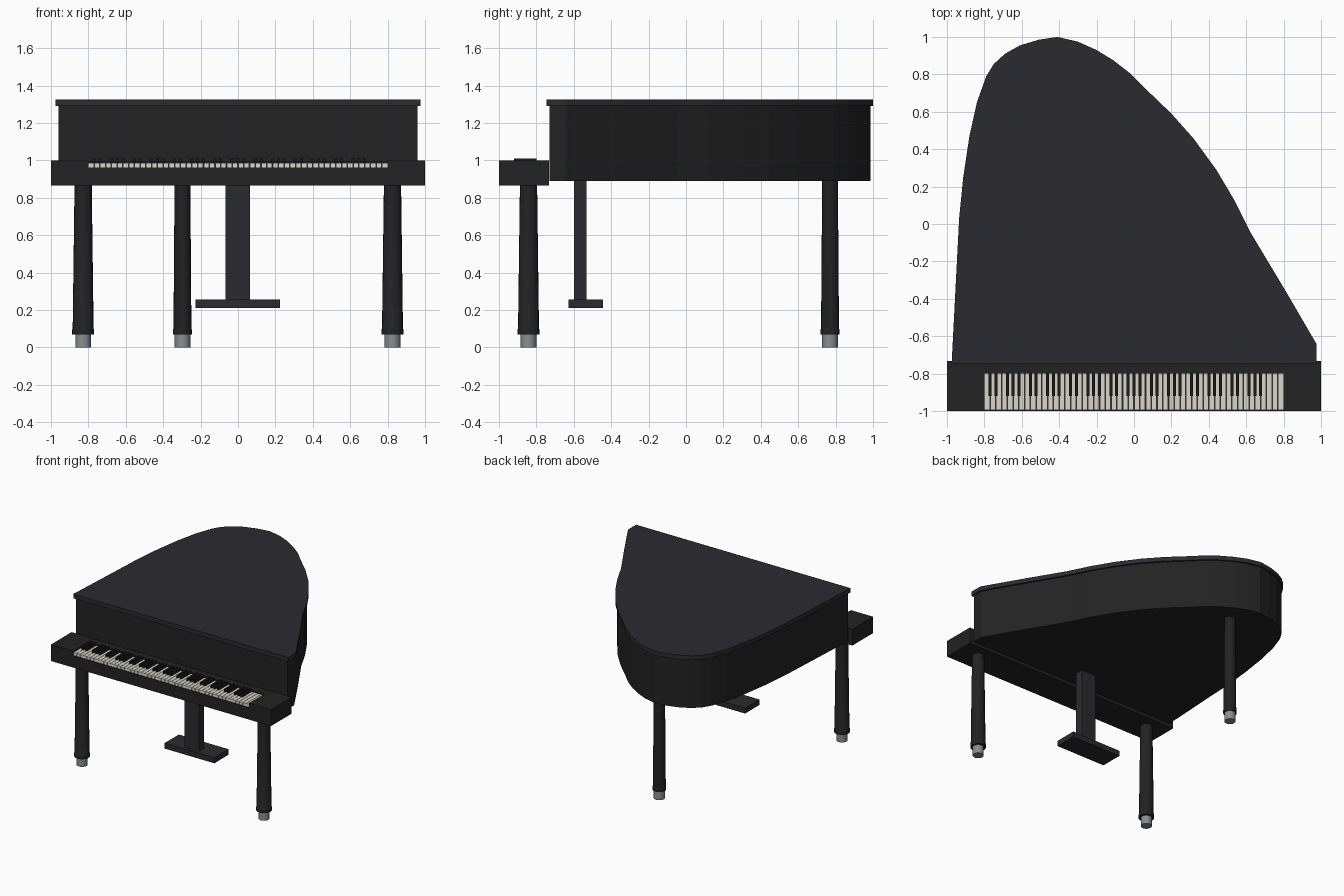
import bpy, bmesh, math
from mathutils import Vector

if "Cube" in bpy.data.objects:
    bpy.data.objects.remove(bpy.data.objects["Cube"])


def material(name, rgb):
    m = bpy.data.materials.new(name)
    m.diffuse_color = (*rgb, 1)
    m.use_nodes = True
    m.node_tree.nodes["Principled BSDF"].inputs["Base Color"].default_value = m.diffuse_color
    return m


CASE = material("black_case", (0.016, 0.016, 0.016))
LID = material("lid_black", (0.024, 0.023, 0.028))
IVORY = material("ivory", (0.70, 0.67, 0.58))
EBONY = material("ebony", (0.01, 0.01, 0.01))
METAL = material("metal", (0.24, 0.27, 0.29))


def finish(bm, name, mat):
    bmesh.ops.recalc_face_normals(bm, faces=bm.faces)
    me = bpy.data.meshes.new(name)
    bm.to_mesh(me)
    bm.free()
    me.materials.append(mat)
    ob = bpy.data.objects.new(name, me)
    bpy.context.collection.objects.link(ob)
    return ob


def add_box(bm, lo, hi):
    lo, hi = Vector(lo), Vector(hi)
    vs = bmesh.ops.create_cube(bm, size=1)["verts"]
    bmesh.ops.scale(bm, vec=hi - lo, verts=vs)
    bmesh.ops.translate(bm, vec=(lo + hi) / 2, verts=vs)


def box(name, lo, hi, mat):
    bm = bmesh.new()
    add_box(bm, lo, hi)
    return finish(bm, name, mat)


def prism(name, pts, z0, z1, mat):
    bm = bmesh.new()
    face = bm.faces.new([bm.verts.new((x, y, z0)) for x, y in pts])
    top = bmesh.ops.extrude_face_region(bm, geom=[face])["geom"]
    bmesh.ops.translate(bm, vec=(0, 0, z1 - z0),
                        verts=[g for g in top if isinstance(g, bmesh.types.BMVert)])
    return finish(bm, name, mat)


def inset(pts, d):
    # moves each corner of a clockwise outline inward by d
    out = []
    for i, p in enumerate(pts):
        p = Vector(p)
        a = (p - Vector(pts[i - 1])).normalized()
        b = (Vector(pts[(i + 1) % len(pts)]) - p).normalized()
        na, nb = Vector((a.y, -a.x)), Vector((b.y, -b.x))
        out.append(tuple(p + (na + nb) * d / (1 + na.dot(nb))))
    return out


def turned(name, profile, x, y, mat, n=20):
    bm = bmesh.new()
    rings = [[bm.verts.new((x + r * math.cos(2 * math.pi * k / n),
                            y + r * math.sin(2 * math.pi * k / n), z))
              for k in range(n)] for r, z in profile]
    for lo, hi in zip(rings, rings[1:]):
        for k in range(n):
            j = (k + 1) % n
            bm.faces.new((lo[k], lo[j], hi[j], hi[k]))
    bm.faces.new(rings[0])
    bm.faces.new(rings[-1])
    return finish(bm, name, mat)


# Wing-shaped case and overhanging lid
outline = [(-0.975, -0.745), (-0.935, 0.03), (-0.913, 0.25), (-0.88, 0.47),
           (-0.84, 0.65), (-0.79, 0.79), (-0.75, 0.855), (-0.69, 0.91),
           (-0.61, 0.955), (-0.51, 0.985), (-0.41, 1.0), (-0.30, 0.975),
           (-0.20, 0.93), (-0.11, 0.875), (-0.02, 0.805), (0.07, 0.715),
           (0.20, 0.59), (0.32, 0.455), (0.44, 0.29), (0.535, 0.13),
           (0.62, -0.04), (0.80, -0.34), (0.975, -0.64), (0.975, -0.745)]
prism("lid", outline, 1.29, 1.325, LID)
prism("case", inset(outline, 0.014), 0.89, 1.29, CASE)

# Keyboard bed, cheek blocks and the strip behind the keys
box("key_bed", (-0.8, -1, 0.865), (0.8, -0.732, 0.963), CASE)
for side, x0, x1 in (("left", -1, -0.8), ("right", 0.8, 1)):
    box(side + "_cheek_block", (x0, -1, 0.865), (x1, -0.732, 1.0), CASE)
box("key_back_strip", (-0.8, -0.8, 0.963), (0.8, -0.732, 0.998), CASE)

# Keys: 52 white, black ones in groups of two and three
pitch = 1.6 / 52
white, black = bmesh.new(), bmesh.new()
for i in range(52):
    x = -0.8 + i * pitch
    add_box(white, (x + 0.0015, -0.995, 0.963), (x + pitch - 0.0015, -0.8, 0.987))
    if i < 49 and i % 7 in (0, 1, 3, 4, 5):
        add_box(black, (x + pitch - 0.008, -0.92, 0.98), (x + pitch + 0.008, -0.8, 1.01))
finish(white, "white_keys", IVORY)
finish(black, "black_keys", EBONY)

# Tapered legs on metal feet
for name, x, y, r0, r1, top in (("front_left", -0.828, -0.842, 0.059, 0.046, 0.87),
                                ("front_right", 0.826, -0.842, 0.059, 0.046, 0.87),
                                ("rear", -0.297, 0.77, 0.051, 0.042, 0.895)):
    leg = turned(name + "_leg", [(r0, 0.07), (r0, 0.095), (r0 - 0.003, 0.1), (r1, top)], x, y, CASE)
    foot = turned(name + "_foot", [(0.042, 0), (0.042, 0.07)], x, y, METAL)
    for ob in (leg, foot):
        bpy.ops.object.select_all(action='DESELECT')
        ob.select_set(True)
        bpy.context.view_layer.objects.active = ob
        bpy.ops.object.shade_smooth_by_angle(angle=math.radians(30))

# Pedal post and foot board
box("pedal_post", (-0.067, -0.6, 0.255), (0.065, -0.532, 0.89), LID)
box("pedal_board", (-0.227, -0.628, 0.21), (0.225, -0.443, 0.255), LID)
